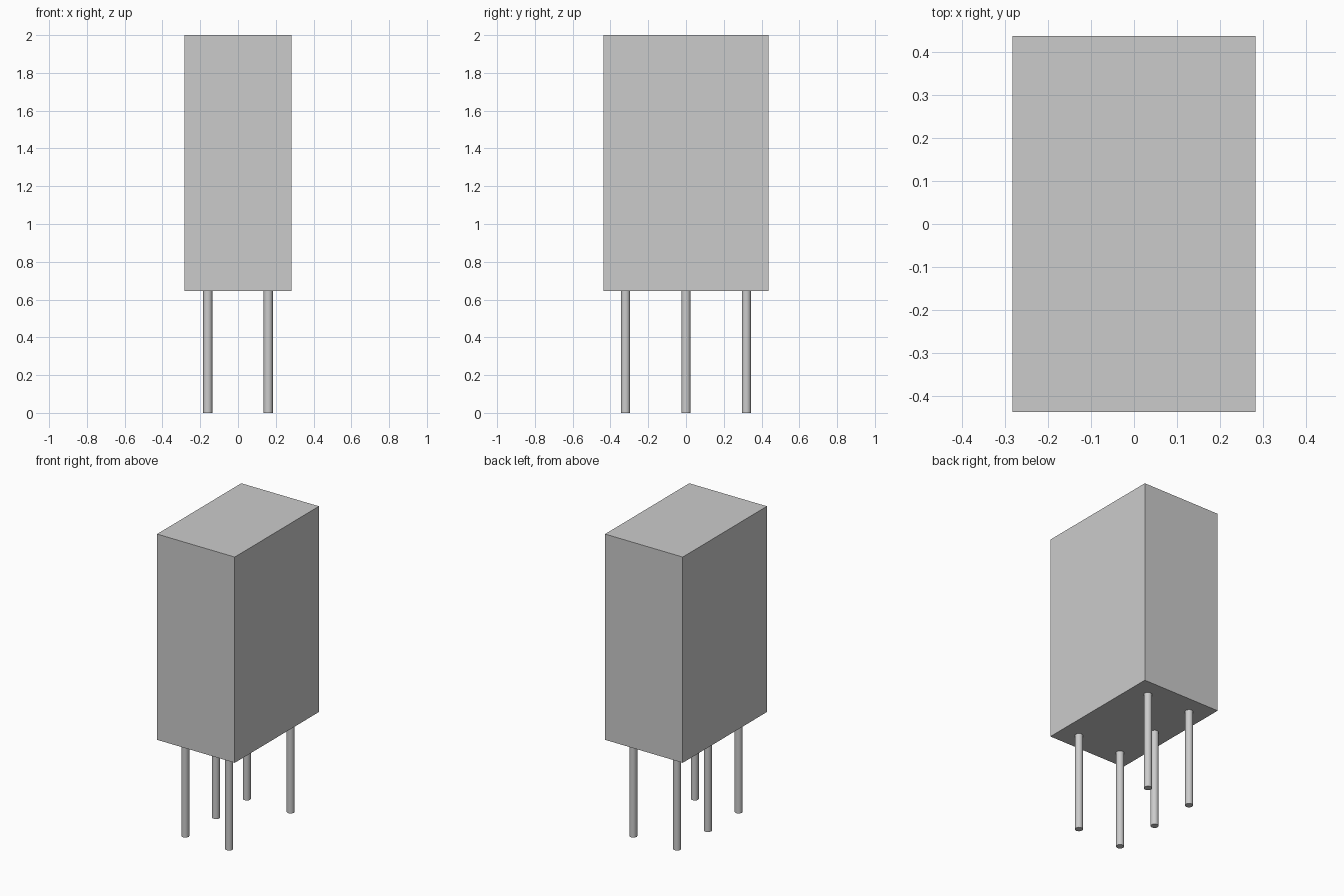
import bpy

cube = bpy.data.objects.get("Cube")
if cube:
    bpy.data.objects.remove(cube, do_unlink=True)

# Single plain grey
grey = bpy.data.materials.new("plain_grey")
grey.use_nodes = True
colour = (0.6, 0.6, 0.6, 1)
grey.diffuse_color = colour
grey.node_tree.nodes["Principled BSDF"].inputs["Base Color"].default_value = colour

WIDTH, DEPTH, TOP, BASE = 0.566, 0.876, 2.0, 0.645
PIN_RADIUS, PIN_X, PIN_Y = 0.024, 0.16, 0.32

# Rectangular housing
bpy.ops.mesh.primitive_cube_add(size=1, location=(0, 0, (TOP + BASE) / 2))
housing = bpy.context.object
housing.name = "housing"
housing.scale = (WIDTH, DEPTH, TOP - BASE)
bpy.ops.object.transform_apply(location=False, rotation=False, scale=True)
housing.data.materials.append(grey)


def add_pin(name, x, y):
    bpy.ops.mesh.primitive_cylinder_add(vertices=32, radius=PIN_RADIUS, depth=BASE,
                                        location=(x, y, BASE / 2))
    pin = bpy.context.object
    pin.name = name
    pin.data.materials.append(grey)
    bpy.ops.object.shade_smooth_by_angle()


# Corner pins, plus a middle pin on one side only
for end, y in (("front", -PIN_Y), ("back", PIN_Y)):
    for side, x in (("right", -PIN_X), ("left", PIN_X)):
        add_pin(f"{end}_{side}_pin", x, y)
add_pin("middle_right_pin", -PIN_X, 0)
